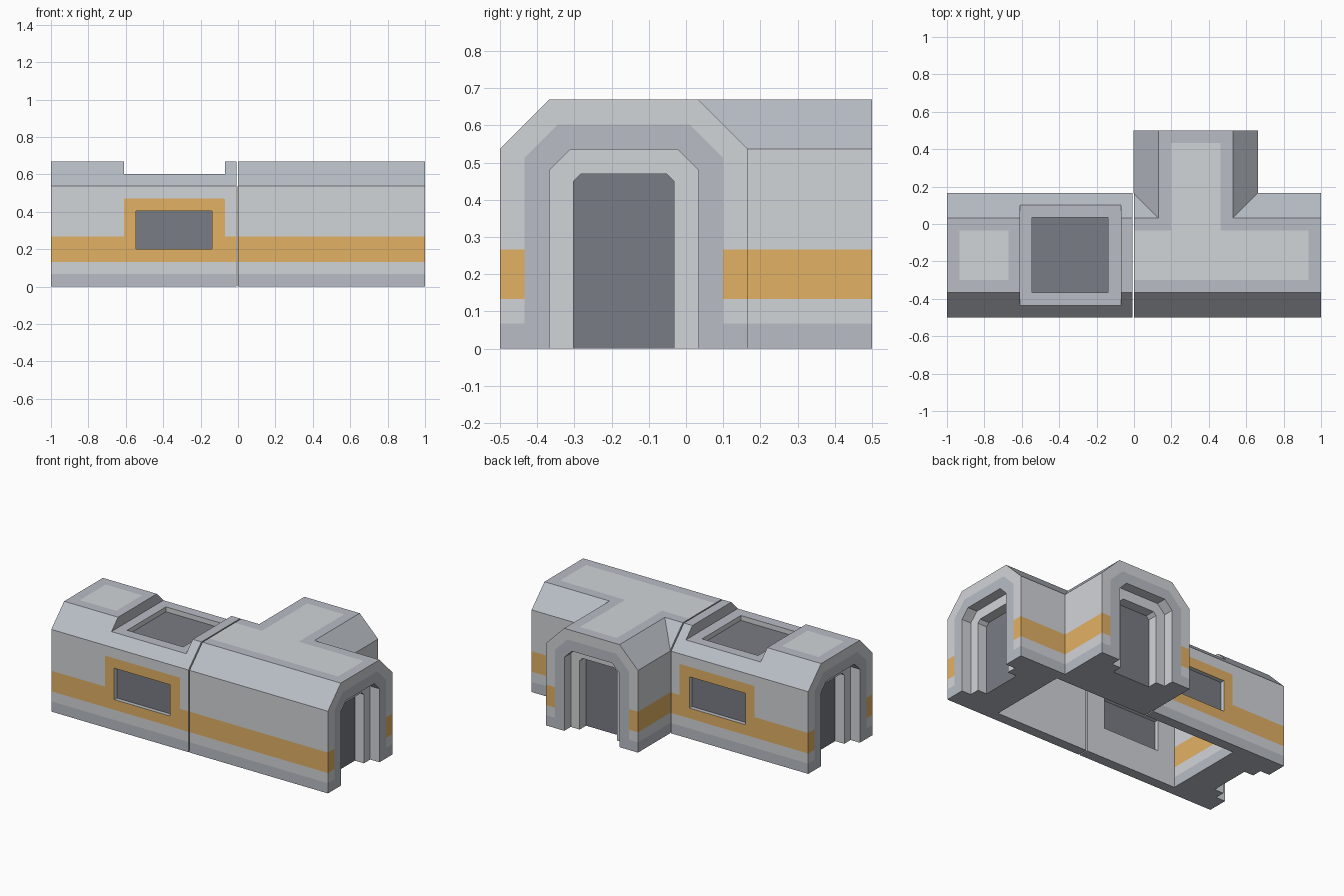
import bpy, bmesh
from math import pi
from mathutils import Matrix, Vector

if "Cube" in bpy.data.objects:
    bpy.data.objects.remove(bpy.data.objects["Cube"])

MID_Y = -0.167          # centre line of the main corridor
LIGHT, TRIM, STRIPE, DARK = range(4)


def material(name, rgb):
    m = bpy.data.materials.new(name)
    m.diffuse_color = (*rgb, 1)
    m.use_nodes = True
    m.node_tree.nodes["Principled BSDF"].inputs["Base Color"].default_value = m.diffuse_color
    return m


MATS = [material("light_panel", (0.64, 0.66, 0.69)),
        material("grey_trim", (0.48, 0.51, 0.56)),
        material("yellow_stripe", (0.76, 0.44, 0.13)),
        material("dark_glass", (0.19, 0.20, 0.23))]


def add_object(name, bm):
    me = bpy.data.meshes.new(name)
    bm.to_mesh(me)
    bm.free()
    for m in MATS:
        me.materials.append(m)
    ob = bpy.data.objects.new(name, me)
    bpy.context.collection.objects.link(ob)
    return ob


def arch(half, top, chamfer):
    """Open arch outline with chamfered shoulders, left foot to right foot."""
    return [(-half, 0), (-half, top - chamfer), (-half + chamfer, top),
            (half - chamfer, top), (half, top - chamfer), (half, 0)]


OUTER = arch(0.333, 0.67, 0.133)
RING = arch(0.267, 0.603, 0.09)
OPENING = arch(0.2, 0.535, 0.055)
DOOR = arch(0.135, 0.47, 0.02)
INSIDE = arch(0.266, 0.535, 0.066)


def slice_at(bm, axis, values):
    n = Vector((0, 0, 0))
    n[axis] = 1
    for v in values:
        bmesh.ops.bisect_plane(bm, geom=bm.verts[:] + bm.edges[:] + bm.faces[:],
                               plane_co=n * v, plane_no=n, dist=1e-5)


def band(z):
    """Wall colour by height."""
    if z < 0.067:
        return TRIM
    return STRIPE if 0.133 < z < 0.267 else LIGHT


# End blocks: stepped doorway built from nested arches
def portal(name, back, end, mitre, matrix):
    bm = bmesh.new()
    steps = [(OUTER, back), (OUTER, end), (RING, end), (OPENING, end),
             (OPENING, end - 0.067), (DOOR, end - 0.067), (DOOR, end - 0.133)]
    loops = []
    for k, (prof, u) in enumerate(steps):
        loops.append([bm.verts.new((u - (mitre if k == 0 and z > 0.6 else 0), v, z))
                      for v, z in prof])
    for k in range(len(loops) - 1):
        a, b = loops[k], loops[k + 1]
        for i in range(5):
            f = bm.faces.new((a[i], a[i + 1], b[i + 1], b[i]))
            f.material_index = TRIM if k == 2 else LIGHT
    bm.faces.new(loops[-1]).material_index = DARK
    a = loops[0]
    bm.faces.new((a[0], a[1], a[4], a[5]))
    bm.faces.new((a[1], a[2], a[3], a[4]))
    bm.faces.new([l[0] for l in loops] + [l[5] for l in reversed(loops)]).material_index = TRIM
    bmesh.ops.recalc_face_normals(bm, faces=bm.faces)

    slice_at(bm, 2, (0.067, 0.133, 0.267))
    slice_at(bm, 1, (-0.133, 0.133))
    slice_at(bm, 0, (end - 0.067,))
    bm.normal_update()
    for f in bm.faces:
        c, n = f.calc_center_median(), f.normal
        if c.z > 0.66 and n.z > 0.9:
            f.material_index = LIGHT if abs(c.y) < 0.133 and c.x < end - 0.067 else TRIM
        elif 0.3 < n.z < 0.9:
            f.material_index = TRIM
        elif abs(n.z) < 0.1 and (abs(c.y) > 0.268 or c.x < back + 0.01):
            f.material_index = band(c.z)
    bm.transform(matrix)
    return add_object(name, bm)


main = Matrix.Translation((0, MID_Y, 0))
portal("right_portal", 0.67, 1.0, 0, main)
portal("left_portal", 0.67, 1.0, 0, main @ Matrix.Rotation(pi, 4, 'Z'))
portal("branch_portal", 0.166, 0.5, 0.133,
       Matrix.Translation((0.33, 0, 0)) @ Matrix.Rotation(pi / 2, 4, 'Z'))


def box(name, lo, hi):
    bm = bmesh.new()
    lo, hi = Vector(lo), Vector(hi)
    bmesh.ops.create_cube(bm, size=1, matrix=Matrix.Translation((lo + hi) / 2)
                          @ Matrix.Diagonal((*(hi - lo), 1)))
    return add_object(name, bm)


# Corridor halls: hollow arch sections, open underneath
def hall(name, x0, x1, cutters=()):
    bm = bmesh.new()
    section = OUTER + INSIDE[::-1]
    f = bm.faces.new([bm.verts.new((x0, MID_Y + v, z)) for v, z in section])
    ext = bmesh.ops.extrude_face_region(bm, geom=[f], use_keep_orig=True)
    moved = [g for g in ext["geom"] if isinstance(g, bmesh.types.BMVert)]
    bmesh.ops.translate(bm, verts=moved, vec=(x1 - x0, 0, 0))
    bmesh.ops.recalc_face_normals(bm, faces=bm.faces)
    ob = add_object(name, bm)

    for c in cutters:
        c.hide_render = True
        mod = ob.modifiers.new("cut", 'BOOLEAN')
        mod.operation, mod.solver, mod.object = 'DIFFERENCE', 'EXACT', c
    if cutters:
        dg = bpy.context.evaluated_depsgraph_get()
        me = bpy.data.meshes.new_from_object(ob.evaluated_get(dg))
        ob.modifiers.clear()
        ob.data = me
        for c in cutters:
            bpy.data.objects.remove(c)

    bm = bmesh.new()
    bm.from_mesh(ob.data)
    slice_at(bm, 2, (0.067, 0.133, 0.267, 0.47))
    slice_at(bm, 1, (-0.30, -0.034))
    slice_at(bm, 0, (-0.61, -0.07, 0.197, 0.463))
    bm.normal_update()
    for f in bm.faces:
        c, n = f.calc_center_median(), f.normal
        f.material_index = LIGHT
        if n.z > 0.9 and c.z > 0.59:
            panel = c.x > 0 and c.z > 0.66 and (
                -0.30 < c.y < -0.034 or (0.197 < c.x < 0.463 and c.y > -0.1))
            f.material_index = LIGHT if panel else TRIM
        elif n.z > 0.3 or c.z > 0.6 or n.z < -0.9 and c.z < 0.01:
            f.material_index = TRIM
        elif abs(n.y) > 0.9 and abs(c.y - MID_Y) > 0.33:
            framed = -0.61 < c.x < -0.07 and 0.133 < c.z < 0.47
            f.material_index = STRIPE if framed else band(c.z)
    bm.to_mesh(ob.data)
    bm.free()
    return ob


WX = (-0.545, -0.14)     # window span shared by the sides and the skylight
hall("right_hall", 0.0, 0.67)
hall("left_hall", -0.67, -0.008, [
    box("window_cutter", (WX[0], -0.7, 0.2), (WX[1], 0.4, 0.405)),
    box("roof_notch_cutter", (-0.61, -0.7, 0.602), (-0.07, 0.4, 0.8)),
    box("skylight_cutter", (WX[0], -0.366, 0.5), (WX[1], 0.034, 0.7))])

# Glass panes
panes = [box(f"{side}_window_glass", (WX[0], y - 0.006, 0.2), (WX[1], y + 0.006, 0.405))
         for side, y in (("front", MID_Y - 0.3), ("back", MID_Y + 0.3))]
panes.append(box("skylight_glass", (WX[0], -0.366, 0.558), (WX[1], 0.034, 0.57)))
for p in panes:
    for f in p.data.polygons:
        f.material_index = DARK
